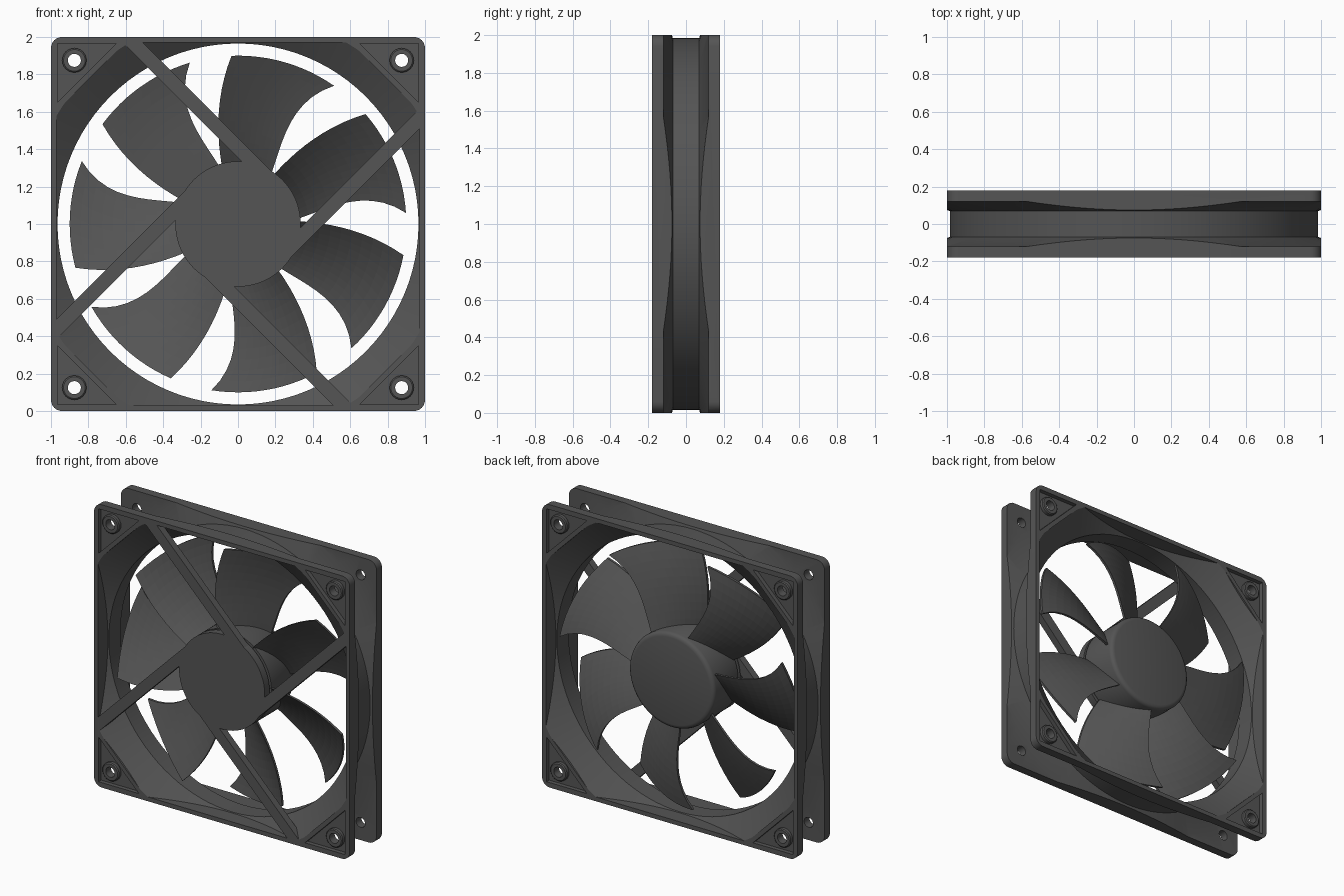
import bpy, bmesh, math

if "Cube" in bpy.data.objects:
    bpy.data.objects.remove(bpy.data.objects["Cube"])

CZ = 1.0      # height of the fan axis
SEG = 96      # sides of the round parts

dark = bpy.data.materials.new("dark_grey")
dark.diffuse_color = (0.09, 0.09, 0.09, 1)
dark.use_nodes = True
dark.node_tree.nodes["Principled BSDF"].inputs["Base Color"].default_value = dark.diffuse_color


def make(name, verts, faces, fix=True):
    """Mesh object from points given relative to the fan axis."""
    bm = bmesh.new()
    vs = [bm.verts.new((x, y, z + CZ)) for x, y, z in verts]
    for f in faces:
        bm.faces.new([vs[i] for i in f])
    if fix:
        bmesh.ops.recalc_face_normals(bm, faces=bm.faces)
    me = bpy.data.meshes.new(name)
    bm.to_mesh(me)
    bm.free()
    me.materials.append(dark)
    ob = bpy.data.objects.new(name, me)
    bpy.context.collection.objects.link(ob)
    return ob


def prism(name, pts, y0, y1):
    """Extrude an (x, z) outline along y."""
    n = len(pts)
    verts = [(x, y, z) for y in (y0, y1) for x, z in pts]
    faces = [list(range(n)), list(range(n, 2 * n))]
    faces += [(i, (i + 1) % n, n + (i + 1) % n, n + i) for i in range(n)]
    return make(name, verts, faces)


def lathe(name, prof, closed=False, cx=0, cz=0, seg=SEG):
    """Revolve (radius, y) points about the y direction; ring if closed, else capped."""
    verts, faces, m = [], [], len(prof)
    for r, y in prof:
        for k in range(seg):
            a = 2 * math.pi * k / seg
            verts.append((cx + r * math.cos(a), y, cz + r * math.sin(a)))
    for j in range(m if closed else m - 1):
        p, q = j * seg, (j + 1) % m * seg
        for k in range(seg):
            l = (k + 1) % seg
            faces.append((p + k, p + l, q + l, q + k))
    if not closed:
        faces += [list(range(seg)), list(range((m - 1) * seg, m * seg))]
    return make(name, verts, faces)


def boolean(target, cutter, op='DIFFERENCE'):
    mod = target.modifiers.new("bool", 'BOOLEAN')
    mod.operation, mod.solver, mod.object = op, 'EXACT', cutter
    bpy.context.view_layer.objects.active = target
    bpy.ops.object.modifier_apply(modifier=mod.name)
    bpy.data.objects.remove(cutter)


def smooth(ob, angle=25):
    bpy.ops.object.select_all(action='DESELECT')
    ob.select_set(True)
    bpy.context.view_layer.objects.active = ob
    bpy.ops.object.shade_smooth_by_angle(angle=math.radians(angle))


# frame: rounded square block
R, outline = 0.06, []
for q in range(4):
    sx, sz = ((1, 1), (-1, 1), (-1, -1), (1, -1))[q]
    for k in range(7):
        a = math.radians(q * 90 + k * 15)
        outline.append((sx * (1 - R) + R * math.cos(a), sz * (1 - R) + R * math.sin(a)))
frame = prism("frame", outline, -0.18, 0.18)

# groove between the two flanges, leaving the duct wall
boolean(frame, lathe("groove", [(.985, -.07), (.985, .07), (1.15, .12),
                                (1.6, .12), (1.6, -.12), (1.15, -.12)], True))

# duct opening with flared ends, kept inside the rim
duct = lathe("duct", [(1.13, -.2), (1.13, -.18), (.965, -.065),
                      (.965, .065), (1.13, .18), (1.13, .2)])
w, c = 0.97, 0.603
boolean(duct, prism("clip", [(w, c), (c, w), (-c, w), (-w, c), (-w, -c),
                             (-c, -w), (c, -w), (w, -c)], -.19, .19), 'INTERSECT')
boolean(frame, duct)

# corner pockets, screw holes and screw bosses
corners = [(sx, sz) for sx in (-1, 1) for sz in (-1, 1)]
for sx, sz in corners:
    tri = [(sx * .965, sz * .65), (sx * .965, sz * .965), (sx * .65, sz * .965)]
    for y0, y1 in ((-.2, -.15), (.15, .2)):
        boolean(frame, prism("pocket", tri, y0, y1))
    hx, hz = sx * .875, sz * .875
    boolean(frame, lathe("hole", [(.035, -.3), (.035, .3)], False, hx, hz, 24))
    for s, side in ((-1, "front"), (1, "back")):
        smooth(lathe(f"screw_boss_{side}", [(.035, s * .14), (.065, s * .14), (.065, s * .172),
                                            (.058, s * .178), (.035, s * .178)],
                     True, hx, hz, 24))
smooth(frame, 20)

# motor mount plate and stator core
smooth(lathe("motor_mount", [(.335, -.18), (.335, -.125), (.27, -.125), (.27, -.09)]))

# four struts tangent to the mount
strut = [(-.52, .98), (-.625, .98), (.115, .24), (.18, .28)]
for q in range(4):
    pts = strut
    for _ in range(q):
        pts = [(z, -x) for x, z in pts]
    prism("strut", pts, -.18, -.13)

# rotor hub with rounded back edge
smooth(lathe("rotor_hub", [(.335, -.105), (.335, .14), (.33, .153),
                           (.32, .162), (.305, .166)]), 30)


def curve3(r, a, b, c):
    """Quadratic through values at radii 0.34, 0.6, 0.9."""
    p, q, s = .34, .6, .9
    return (a * (r - q) * (r - s) / ((p - q) * (p - s))
            + b * (r - p) * (r - s) / ((q - p) * (q - s))
            + c * (r - p) * (r - q) / ((s - p) * (s - q)))


# seven pitched, cambered blades
NU, NR, T = 12, 10, 0.009
verts, faces = [], []
for b in range(7):
    base = len(verts)
    for side in (-T, T):
        for j in range(NR + 1):
            r = .32 + (.9 - .32) * j / NR
            lead, trail = curve3(r, 57.2, 62.6, 55.2), curve3(r, 105.2, 99.9, 92.2)
            for i in range(NU + 1):
                u = i / NU
                a = math.radians(lead + (trail - lead) * u + b * 360 / 7)
                y = .12 - .22 * (.6 * u + .4 * u * u) + side
                verts.append((r * math.cos(a), y, r * math.sin(a)))
    W, L = NU + 1, (NU + 1) * (NR + 1)
    for j in range(NR):
        for i in range(NU):
            f = [base + j * W + i, base + j * W + i + 1,
                 base + (j + 1) * W + i + 1, base + (j + 1) * W + i]
            faces += [f, [v + L for v in f]]
    rim = ([i for i in range(NU)] + [j * W + NU for j in range(NR)]
           + [NR * W + i for i in range(NU, 0, -1)] + [j * W for j in range(NR, 0, -1)])
    for k, v in enumerate(rim):
        n = rim[(k + 1) % len(rim)]
        faces.append([base + v, base + n, base + n + L, base + v + L])
make("blades", verts, faces)
